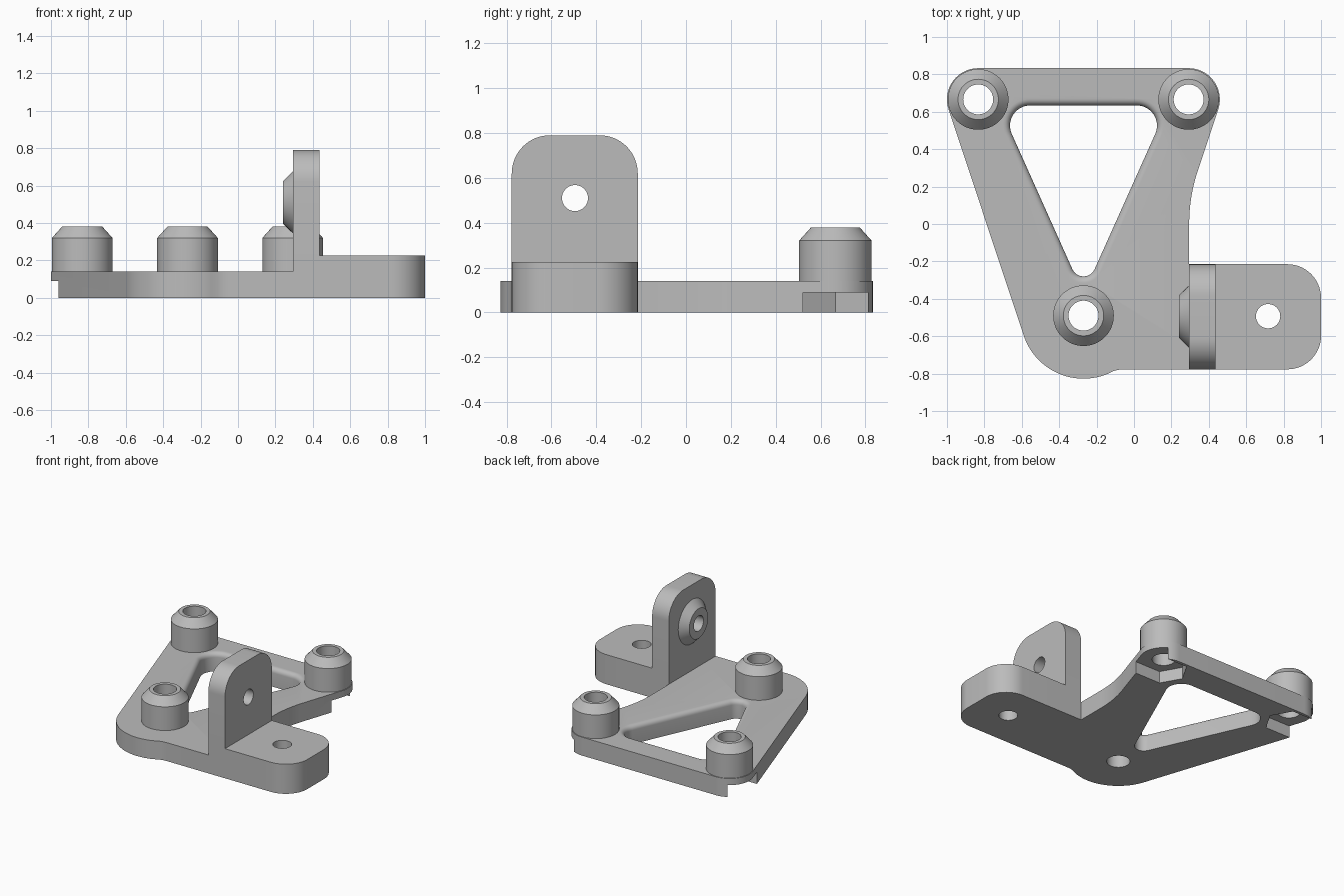
import bpy, bmesh
from math import sin, cos, radians, pi
from mathutils import Matrix

if "Cube" in bpy.data.objects:
    bpy.data.objects.remove(bpy.data.objects["Cube"])

grey = bpy.data.materials.new("plain grey")
grey.use_nodes = True
grey.diffuse_color = (0.5, 0.5, 0.5, 1)
grey.node_tree.nodes["Principled BSDF"].inputs["Base Color"].default_value = (0.5, 0.5, 0.5, 1)


def arc(centre, r, a0, a1, n=16):
    """Points on an arc, angles in degrees."""
    angles = [radians(a0 + (a1 - a0) * i / n) for i in range(n + 1)]
    return [(centre[0] + r * cos(a), centre[1] + r * sin(a)) for a in angles]


def circle(centre, r, n=64):
    return arc(centre, r, 0, 360, n)[:-1]


def loft(name, levels, matrix=Matrix()):
    """Closed solid through (outline, height) levels."""
    bm = bmesh.new()
    rings = [[bm.verts.new((x, y, z)) for x, y in pts] for pts, z in levels]
    n = len(rings[0])
    for lower, upper in zip(rings, rings[1:]):
        for i in range(n):
            j = (i + 1) % n
            bm.faces.new((lower[i], lower[j], upper[j], upper[i]))
    bm.faces.new(rings[0][::-1])
    bm.faces.new(rings[-1])
    bm.transform(matrix)
    bmesh.ops.recalc_face_normals(bm, faces=bm.faces)
    mesh = bpy.data.meshes.new(name)
    bm.to_mesh(mesh)
    bm.free()
    mesh.materials.append(grey)
    obj = bpy.data.objects.new(name, mesh)
    bpy.context.collection.objects.link(obj)
    return obj


def prism(name, pts, z0, z1, matrix=Matrix()):
    return loft(name, [(pts, z0), (pts, z1)], matrix)


def combine(target, other, operation):
    """Apply a boolean and drop the helper solid."""
    mod = target.modifiers.new("boolean", 'BOOLEAN')
    mod.operation, mod.solver, mod.object = operation, 'EXACT', other
    bpy.context.view_layer.objects.active = target
    bpy.ops.object.modifier_apply(modifier=mod.name)
    bpy.data.objects.remove(other)


BACK_RIGHT, BACK_LEFT, FRONT = (-0.833, 0.666), (0.292, 0.666), (-0.27, -0.49)
THICK = 0.14
BRACKET_X, Y0, Y1 = 0.295, -0.777, -0.215

# Base plate outline
outline = arc(FRONT, 0.337, 198.3, 292, 32)
outline += [(-0.11, -0.786), (-0.08, -0.779), (-0.05, Y0), (BRACKET_X, Y0)]
outline += arc((BRACKET_X + 0.9, 0), 0.9, 180, 163)
outline += arc(BACK_LEFT, 0.167, -17, 90, 24)
outline += arc(BACK_RIGHT, 0.167, 90, 198.3, 24)
body = prism("mounting_bracket", outline, 0, THICK)


# Triangular window with a rounded upper edge
def window(grow):
    return (arc((-0.555, 0.526), 0.108 + grow, 90, 204.2)
            + arc((-0.27, -0.215), 0.065 + grow, 204.2, 335.8)
            + arc((0.015, 0.526), 0.108 + grow, -24.2, 90))


ROUND = 0.035
levels = [(window(0), -0.1)]
for i in range(7):
    t = i / 6 * pi / 2
    levels.append((window(ROUND * (1 - cos(t))), THICK - ROUND + ROUND * sin(t)))
levels.append((window(ROUND), 0.2))
combine(body, loft("window_cutter", levels), 'DIFFERENCE')

# Foot with rounded outer corners
foot = ([(BRACKET_X, Y0)] + arc((0.82, Y0 + 0.18), 0.18, -90, 0)
        + arc((0.82, Y1 - 0.18), 0.18, 0, 90) + [(BRACKET_X, Y1)])
combine(body, prism("foot", foot, 0, 0.225), 'UNION')

# Upright tab, drawn in the yz plane and extruded along x
ALONG_X = Matrix(((0, 0, 1, 0), (1, 0, 0, 0), (0, 1, 0, 0), (0, 0, 0, 1)))
tab = ([(Y0, 0), (Y1, 0)] + arc((Y1 - 0.17, 0.62), 0.17, 0, 90)
       + arc((Y0 + 0.17, 0.62), 0.17, 90, 180))
combine(body, prism("upright_tab", tab, BRACKET_X, 0.435, ALONG_X), 'UNION')

# Conical pad on the tab
PAD = (-0.495, 0.51)
pad = [(circle(PAD, 0.113), 0.24), (circle(PAD, 0.167), BRACKET_X), (circle(PAD, 0.167), 0.32)]
combine(body, loft("tab_pad", pad, ALONG_X), 'UNION')

# Chamfered bosses with through holes
for centre in (BACK_RIGHT, BACK_LEFT, FRONT):
    boss = [(circle(centre, 0.162), 0.11), (circle(centre, 0.162), 0.32), (circle(centre, 0.108), 0.38)]
    combine(body, loft("boss", boss), 'UNION')
    combine(body, prism("boss_hole", circle(centre, 0.08), -0.1, 0.5), 'DIFFERENCE')

# Nut slots under the back bosses, open outwards
for (x, y), side in ((BACK_RIGHT, -1), (BACK_LEFT, 1)):
    half = 0.145
    slot = [(x + side * 0.3, y - half), (x + side * 0.3, y + half), (x - side * 0.084, y + half),
            (x - side * 0.167, y), (x - side * 0.084, y - half)]
    combine(body, prism("nut_slot", slot, -0.1, 0.09), 'DIFFERENCE')

# Screw holes in foot and tab
combine(body, prism("foot_hole", circle((0.717, -0.493), 0.065), -0.1, 0.5), 'DIFFERENCE')
combine(body, prism("tab_hole", circle(PAD, 0.058), 0.1, 0.6, ALONG_X), 'DIFFERENCE')

# Smooth the round walls, keep real edges sharp
bpy.ops.object.select_all(action='DESELECT')
body.select_set(True)
bpy.context.view_layer.objects.active = body
bpy.ops.object.shade_smooth_by_angle(angle=radians(25))
